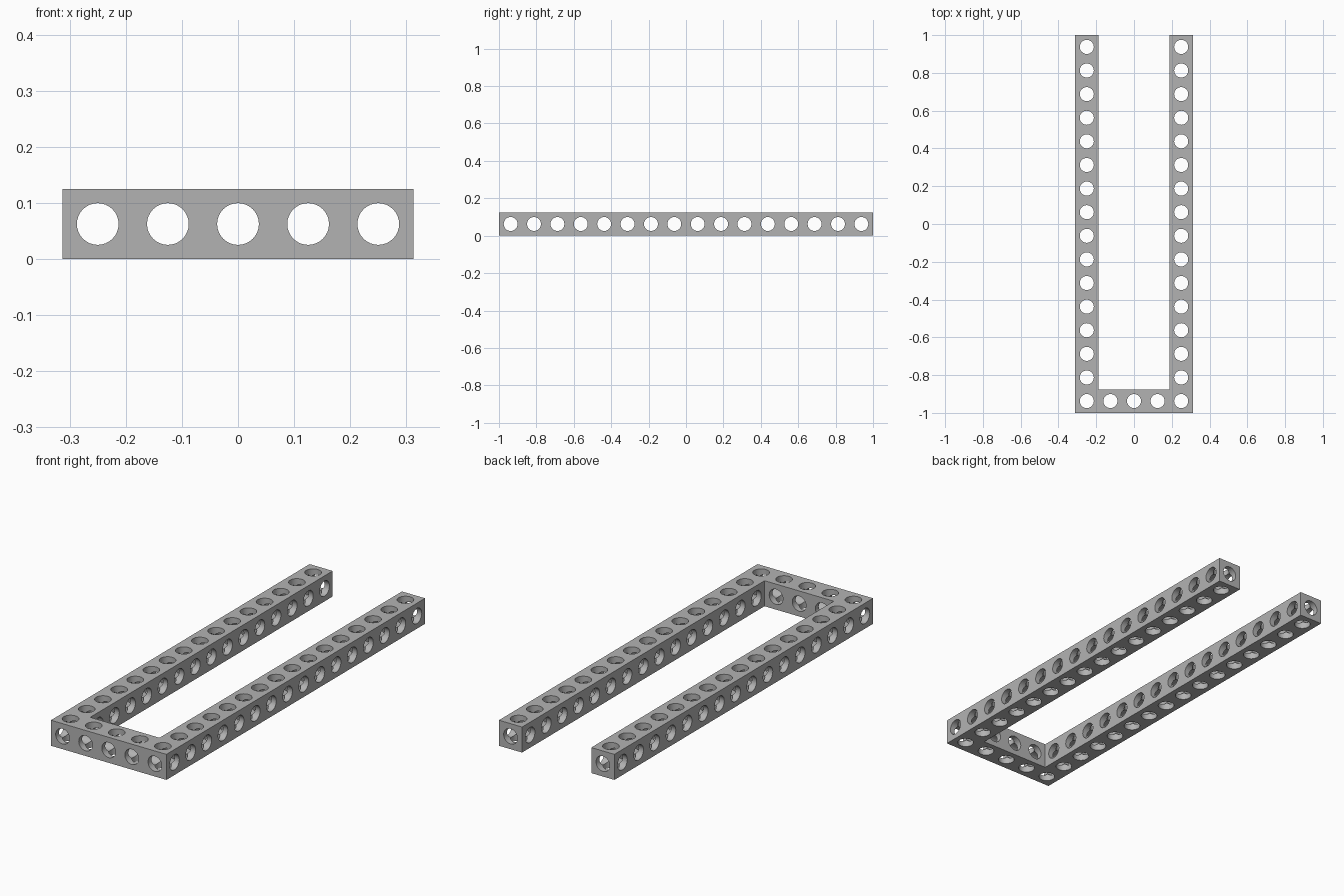
import bpy, bmesh
from math import cos, sin, tau
from mathutils import Vector

if "Cube" in bpy.data.objects:
    bpy.data.objects.remove(bpy.data.objects["Cube"])

PITCH = 0.125          # spacing of the hole lattice
HALF = PITCH / 2
RADIUS = 0.0372        # drilled hole radius
SEGMENTS = 32
COLS, ROWS = 5, 16

# U-shaped set of lattice cells: two long arms and a cross bar at the front
cells = {(c, r) for c in range(COLS) for r in range(ROWS) if r == 0 or c in (0, COLS - 1)}


def add_port(bm, centre, axis, sign, is_open):
    """Half a drilled hole from the cell's core to its face, plus the face plate if exposed."""
    out, u, v = (Vector([float(k == (axis + s) % 3) for k in range(3)]) for s in range(3))
    core, rim, border = [], [], []
    for i in range(SEGMENTS):
        a = tau * i / SEGMENTS
        ray = u * cos(a) + v * sin(a)
        m = max(abs(cos(a)), abs(sin(a)))
        # The three crossing holes meet at this depth
        core.append(bm.verts.new(centre + ray * RADIUS + out * sign * RADIUS * m))
        rim.append(bm.verts.new(centre + ray * RADIUS + out * sign * HALF))
        if is_open:
            border.append(bm.verts.new(centre + ray * HALF / m + out * sign * HALF))
    for i in range(SEGMENTS):
        j = (i + 1) % SEGMENTS
        wall = [core[i], core[j], rim[j], rim[i]]
        bm.faces.new(wall if sign < 0 else wall[::-1])
        if is_open:
            plate = [rim[i], rim[j], border[j], border[i]]
            bm.faces.new(plate if sign < 0 else plate[::-1])


# Drilled frame
bm = bmesh.new()
for c, r in cells:
    centre = Vector(((c - (COLS - 1) / 2) * PITCH, (r - (ROWS - 1) / 2) * PITCH, HALF))
    for axis in range(3):
        for sign in (-1, 1):
            neighbour = (c + sign * (axis == 0), r + sign * (axis == 1))
            add_port(bm, centre, axis, sign, axis == 2 or neighbour not in cells)
bmesh.ops.remove_doubles(bm, verts=bm.verts, dist=0.0002)
bmesh.ops.recalc_face_normals(bm, faces=bm.faces)
mesh = bpy.data.meshes.new("perforated_frame")
bm.to_mesh(mesh)
bm.free()
frame = bpy.data.objects.new("perforated_frame", mesh)
bpy.context.collection.objects.link(frame)

# Plain grey material
grey = bpy.data.materials.new("light_grey")
grey.use_nodes = True
colour = (0.45, 0.45, 0.45, 1)
grey.diffuse_color = colour
grey.node_tree.nodes["Principled BSDF"].inputs["Base Color"].default_value = colour
mesh.materials.append(grey)

bpy.context.view_layer.objects.active = frame
frame.select_set(True)
bpy.ops.object.shade_smooth_by_angle(angle=0.5)
